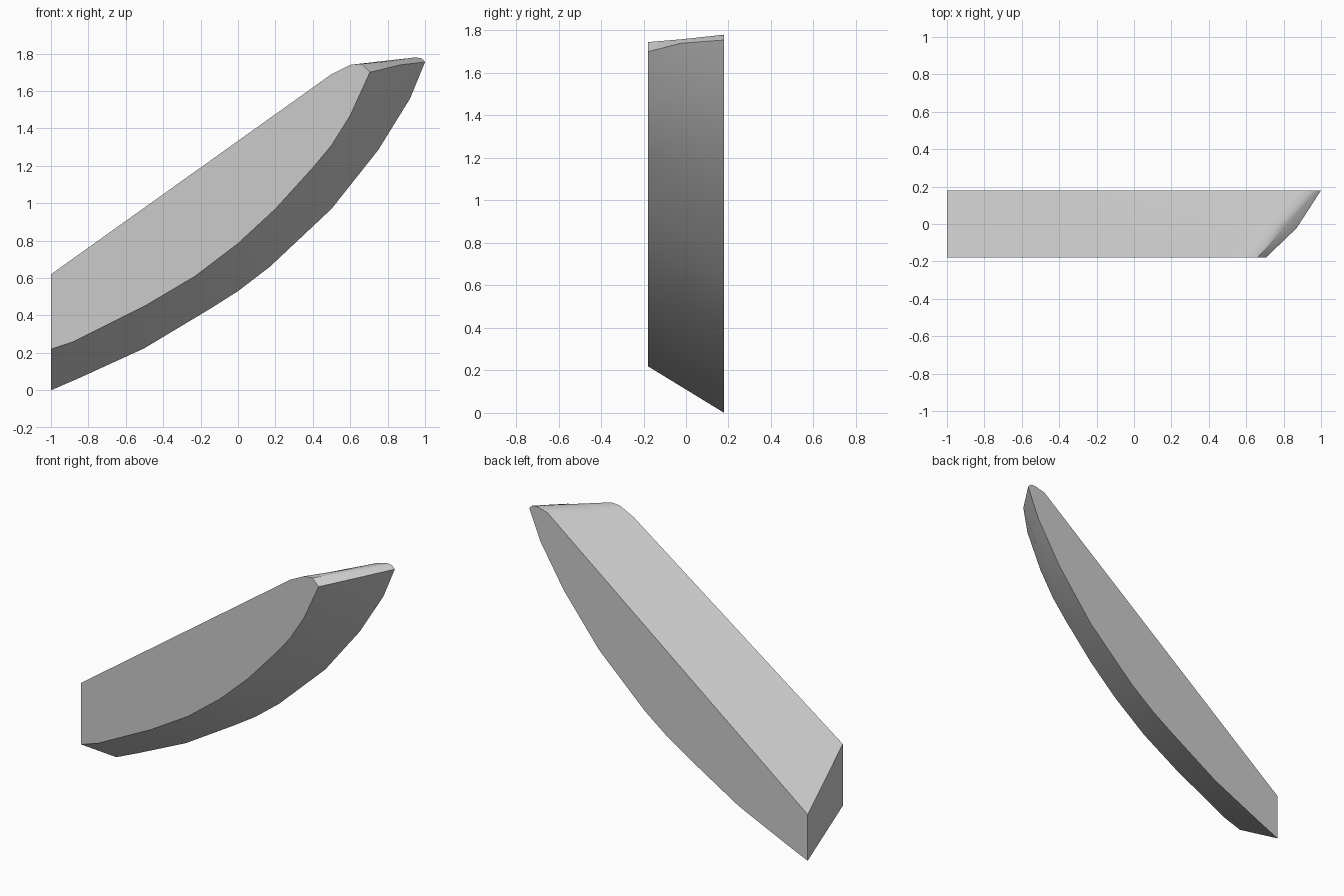
import bpy, bmesh
from math import radians

cube = bpy.data.objects.get("Cube")
if cube:
    bpy.data.objects.remove(cube, do_unlink=True)

grey = bpy.data.materials.new("plain grey")
grey.use_nodes = True
colour = (0.6, 0.6, 0.6, 1)
grey.diffuse_color = colour
grey.node_tree.nodes["Principled BSDF"].inputs["Base Color"].default_value = colour

# Matching (x, z) outlines: curved underside, rounded tip, straight upper edge
front = [(-1, .22), (-.88, .26), (-.5, .45), (-.23, .61), (0, .785), (.2, .97),
         (.4, 1.19), (.5, 1.31), (.6, 1.47), (.705, 1.70),
         (.66, 1.745), (.6, 1.74), (.5, 1.69), (-1, .62)]
back = [(-1, 0), (-.85, .065), (-.5, .225), (-.15, .435), (0, .53), (.17, .66),
        (.5, .97), (.75, 1.285), (.92, 1.56), (1, 1.755),
        (.98, 1.775), (.95, 1.78), (.87, 1.76), (-1, .30)]
HALF, MID, TIP = .18, .44, 9

# Middle outline, bulging outward a little towards the tip
middle = []
for i, ((fx, fz), (bx, bz)) in enumerate(zip(front, back)):
    bulge = (i / TIP) ** 2 if i <= TIP else 0
    middle.append((fx + (bx - fx) * MID + .035 * bulge,
                   fz + (bz - fz) * MID + .016 * bulge))

# Loft the outlines from front to back and cap both sides
bm = bmesh.new()
rings = [[bm.verts.new((x, y, z)) for x, z in outline]
         for outline, y in ((front, -HALF), (middle, HALF * (2 * MID - 1)), (back, HALF))]
count = len(front)
for a, b in zip(rings, rings[1:]):
    for i in range(count):
        j = (i + 1) % count
        bm.faces.new((a[i], b[i], b[j], a[j]))
bm.faces.new(rings[0])
bm.faces.new(rings[-1][::-1])
bmesh.ops.recalc_face_normals(bm, faces=bm.faces)

mesh = bpy.data.meshes.new("curved_slab")
bm.to_mesh(mesh)
bm.free()
slab = bpy.data.objects.new("curved_slab", mesh)
bpy.context.collection.objects.link(slab)
mesh.materials.append(grey)

bpy.ops.object.select_all(action='DESELECT')
slab.select_set(True)
bpy.context.view_layer.objects.active = slab
bpy.ops.object.shade_smooth_by_angle(angle=radians(30))
